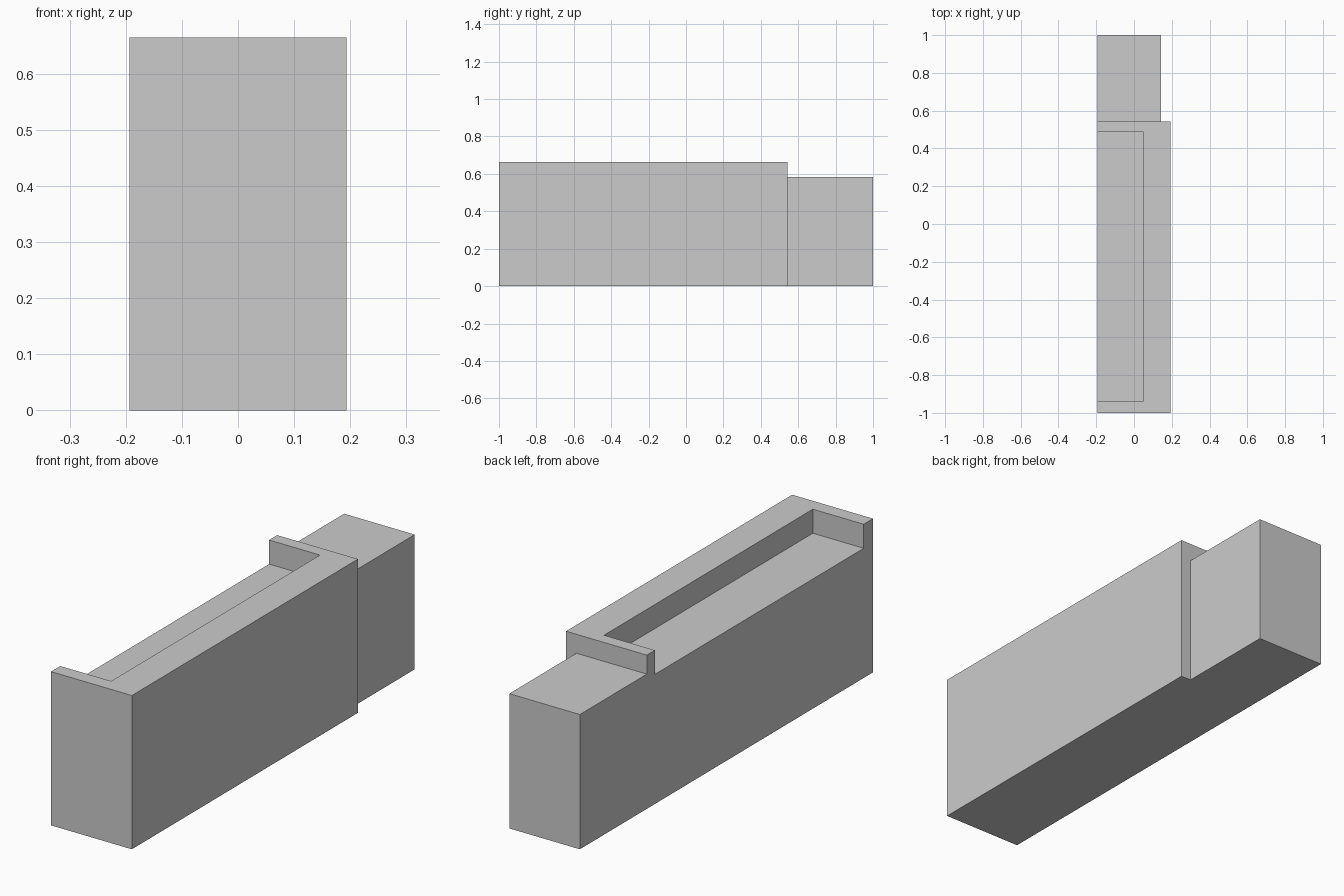
import bpy
import bmesh

old = bpy.data.objects.get("Cube")
if old:
    bpy.data.objects.remove(old, do_unlink=True)

# Single matte grey
grey = bpy.data.materials.new("plain_grey")
grey.use_nodes = True
colour = (0.6, 0.6, 0.6, 1)
grey.diffuse_color = colour
grey.node_tree.nodes["Principled BSDF"].inputs["Base Color"].default_value = colour

# Shared levels and extents
LEFT, RIGHT, INNER = 0.193, -0.193, 0.05
FRONT, STEP, BACK = -1.0, 0.543, 1.0
FLOOR, RIM = 0.56, 0.664


def prism(name, outline, bottom, top):
    """Extrude a counter-clockwise plan outline upwards."""
    bm = bmesh.new()
    base = bm.faces.new([bm.verts.new((x, y, bottom)) for x, y in outline])
    result = bmesh.ops.extrude_face_region(bm, geom=[base], use_keep_orig=True)
    for v in result["geom"]:
        if isinstance(v, bmesh.types.BMVert):
            v.co.z = top
    bmesh.ops.recalc_face_normals(bm, faces=bm.faces)
    mesh = bpy.data.meshes.new(name)
    bm.to_mesh(mesh)
    bm.free()
    mesh.materials.append(grey)
    obj = bpy.data.objects.new(name, mesh)
    bpy.context.collection.objects.link(obj)
    return obj


def rectangle(x0, x1, y0, y1):
    return [(x0, y0), (x1, y0), (x1, y1), (x0, y1)]


# Main block, with a recess cut into the top that opens to the right side
main = prism("main_block", rectangle(RIGHT, LEFT, FRONT, STEP), 0, RIM)
cutter = prism("recess_cutter", rectangle(RIGHT - 0.1, INNER, -0.937, 0.488),
               FLOOR, RIM + 0.1)
cutter.hide_render = True
cutter.hide_viewport = True
cut = main.modifiers.new("recess", "BOOLEAN")
cut.operation = "DIFFERENCE"
cut.solver = "EXACT"
cut.object = cutter

# Lower, narrower block behind
prism("rear_block", rectangle(RIGHT, 0.144, STEP, BACK), 0, 0.582)
